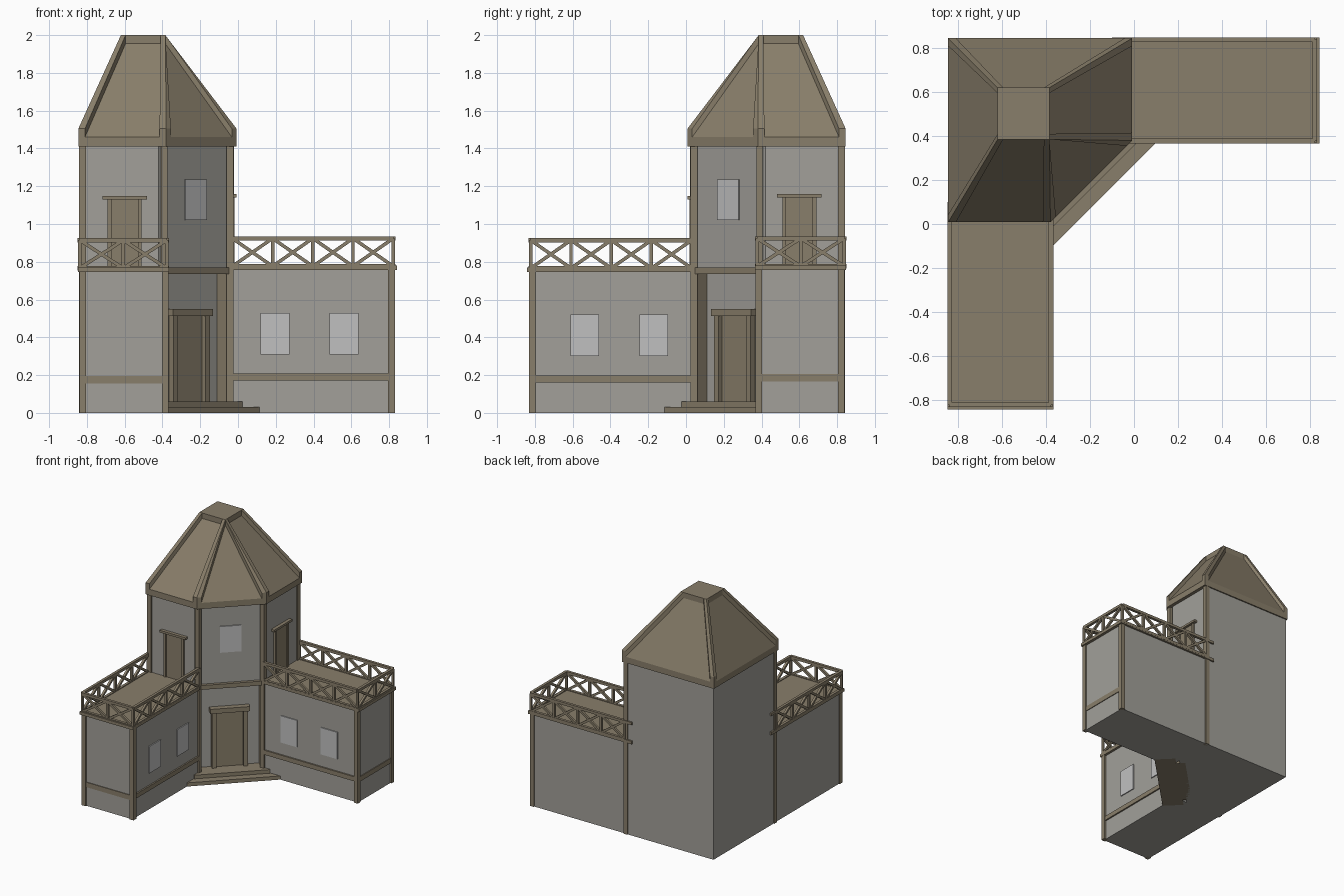
import bpy, bmesh
from mathutils import Vector, Matrix

if "Cube" in bpy.data.objects:
    bpy.data.objects.remove(bpy.data.objects["Cube"])


def material(name, rgb):
    m = bpy.data.materials.new(name)
    m.use_nodes = True
    m.diffuse_color = (*rgb, 1)
    m.node_tree.nodes["Principled BSDF"].inputs["Base Color"].default_value = (*rgb, 1)
    return m


WOOD = material("brown wood", (0.25, 0.21, 0.145))
WALL = material("grey plaster", (0.36, 0.35, 0.32))
GLASS = material("pale window", (0.53, 0.53, 0.53))

KEEP = Matrix.Identity(4)
# Reflection across the diagonal that swaps the two wings
SWAP = Matrix(((0, -1, 0, 0), (-1, 0, 0, 0), (0, 0, 1, 0), (0, 0, 0, 1)))
R2 = 2 ** 0.5


def build(name, mat, pieces, matrix=KEEP):
    """One object made of convex pieces, each given as a list of points."""
    bm = bmesh.new()
    for pts in pieces:
        vs = [bm.verts.new(matrix @ Vector(p)) for p in pts]
        res = bmesh.ops.convex_hull(bm, input=vs)
        loose = [v for v in vs if v.is_valid and not v.link_faces]
        bmesh.ops.delete(bm, geom=loose, context='VERTS')
    bmesh.ops.dissolve_limit(bm, angle_limit=0.002, verts=bm.verts, edges=bm.edges)
    bmesh.ops.recalc_face_normals(bm, faces=bm.faces)
    me = bpy.data.meshes.new(name)
    bm.to_mesh(me)
    bm.free()
    me.materials.append(mat)
    ob = bpy.data.objects.new(name, me)
    bpy.context.collection.objects.link(ob)
    return ob


def prism(outline, z0, z1):
    return [(x, y, z) for z in (z0, z1) for x, y in outline]


def box(x0, x1, y0, y1, z0, z1):
    return prism([(x0, y0), (x1, y0), (x1, y1), (x0, y1)], z0, z1)


def post(x, y, z0, z1, r=0.018):
    return box(x - r, x + r, y - r, y + r, z0, z1)


def on_diagonal(u, c):
    return (-c / 2 + u / R2, c / 2 + u / R2)


def diag_box(u0, u1, c0, c1, z0, z1):
    """Box turned by 45 degrees, u along the diagonal wall, c its depth."""
    return prism([on_diagonal(u, c) for u in (u0, u1) for c in (c0, c1)], z0, z1)


def bar(a, b, r=0.009):
    """Square bar between two points."""
    a, b = Vector(a), Vector(b)
    d = (b - a).normalized()
    s = d.cross(Vector((0, 0, 1)))
    s = s.normalized() if s.length > 0.01 else Vector((1, 0, 0))
    t = d.cross(s)
    return [p + s * i * r + t * j * r for p in (a, b) for i in (-1, 1) for j in (-1, 1)]


def railing(a, b, n, z0, z1):
    """Top rail with n crossed panels from a to b."""
    a, b = Vector((*a, 0)), Vector((*b, 0))
    lo, hi = Vector((0, 0, z0)), Vector((0, 0, z1))
    out = [bar(a + hi, b + hi, 0.011), bar(a + lo, b + lo, 0.011)]
    for i in range(n + 1):
        p = a.lerp(b, i / n)
        out.append(bar(p + lo, p + hi))
        if i < n:
            q = a.lerp(b, (i + 1) / n)
            out += [bar(p + lo, q + hi), bar(p + hi, q + lo)]
    return out


def tower_outline(c):
    k = 0.035
    return [(-0.835, 0.835), (-0.835, k), (k - c, k), (-k, c - k), (-k, 0.835)]


# Wings, written for the +x wing and reflected for the front one
def wing(name, matrix, dz, shift):
    top = 0.756 + dz
    build(name + "_walls", WALL, [box(-0.04, 0.82, 0.385, 0.832, 0, top)], matrix)
    build(name + "_posts", WOOD, [post(0.813, y, 0, top) for y in (0.385, 0.822)], matrix)
    band = 0.172 + dz
    build(name + "_base_band", WOOD, [
        box(-0.03, 0.822, 0.373, 0.4, band, band + 0.037),
        box(0.8, 0.826, 0.385, 0.83, band - 0.006, band + 0.034)], matrix)
    build(name + "_windows", GLASS, [
        box(x, x + 0.152, 0.377, 0.386, 0.31 + dz, 0.53 + dz)
        for x in (0.12 - shift, 0.485 - shift)], matrix)
    build(name + "_terrace", WOOD, [
        box(-0.03, 0.843, 0.365, 0.848, top, top + 0.025),
        box(-0.1, 0.0, 0.832, 0.848, top, top + 0.025)], matrix)
    z0, z1 = top + 0.02, top + 0.168
    corners = [(-0.03, 0.377), (0.822, 0.377), (0.822, 0.838), (-0.03, 0.838)]
    rails = []
    for (a, b), n in zip(zip(corners, corners[1:]), (4, 2, 4)):
        rails += railing(a, b, n, z0, z1)
    rails.append(box(-0.1, 0, 0.832, 0.848, z1 - 0.011, z1 + 0.011))
    build(name + "_railing", WOOD, rails, matrix)
    # Terrace door with frame
    head = 1.14 + dz
    build(name + "_terrace_door", WOOD, [
        box(-0.05, -0.028, 0.515, 0.685, top, head),
        box(-0.05, -0.018, 0.51, 0.53, top, head),
        box(-0.05, -0.018, 0.67, 0.69, top, head),
        box(-0.05, -0.008, 0.482, 0.717, head, head + 0.018)], matrix)
    # Tower posts beside this wing and the porch pilaster
    build(name + "_tower_posts", WOOD, [
        post(-0.042, 0.39, 0, 1.42), post(-0.04, 0.824, 0, 1.42)], matrix)
    build(name + "_porch_pilaster", WOOD, [diag_box(0.226, 0.27, 0.43, 0.56, 0, 0.75)], matrix)


wing("left_wing", KEEP, 0, 0)
wing("front_wing", SWAP, -0.01, 0.025)

# Tower with a recessed porch at the diagonal corner
build("tower_lower_walls", WALL, [prism(tower_outline(0.54), 0, 0.76)])
build("tower_upper_walls", WALL, [prism(tower_outline(0.455), 0.76, 1.42)])
build("porch_beam", WOOD, [diag_box(-0.24, 0.24, 0.42, 0.6, 0.735, 0.77)])
build("tower_window", GLASS, [diag_box(-0.08, 0.08, 0.443, 0.46, 1.02, 1.235)])
build("front_door", WOOD, [diag_box(-0.105, 0.105, 0.525, 0.56, 0.05, 0.515)])
build("front_door_frame", WOOD, [
    diag_box(-0.135, -0.103, 0.49, 0.56, 0.05, 0.515),
    diag_box(0.103, 0.135, 0.49, 0.56, 0.05, 0.515),
    diag_box(-0.15, 0.15, 0.475, 0.56, 0.512, 0.55)])
build("entrance_steps", WOOD, [
    diag_box(-0.36, 0.36, 0.27, 0.5, 0, 0.03),
    diag_box(-0.286, 0.286, 0.355, 0.6, 0, 0.06)])

# Roof: eaves, sloped sides, flat cap and raised hip beams
EAVE, TOP = 1.46, 1.955
eaves = [(-0.845, 0.845), (-0.845, 0.008), (-0.38, 0.008), (-0.008, 0.38), (-0.008, 0.845)]
crown = [(-0.62, 0.62), (-0.62, 0.385), (-0.385, 0.385), (-0.385, 0.385), (-0.385, 0.62)]
build("roof", WOOD, [prism(eaves, 1.41, EAVE) + [(x, y, TOP) for x, y in crown]])
build("roof_cap", WOOD, [box(-0.62, -0.385, 0.385, 0.62, TOP - 0.01, 2.0)])


def beam_end(ring, i, z, w):
    p = Vector((*ring[i], z))
    pts = [p]
    for j in (i - 1, (i + 1) % len(ring)):
        d = Vector((*ring[j], z)) - p
        if d.length > 0.01:
            pts.append(p + d.normalized() * w)
    return pts


beams = []
for i in range(len(eaves)):
    ends = beam_end(eaves, i, EAVE, 0.035) + beam_end(crown, i, TOP, 0.025)
    beams.append(ends + [p + Vector((0, 0, 0.045)) for p in ends])
build("roof_hip_beams", WOOD, beams)
